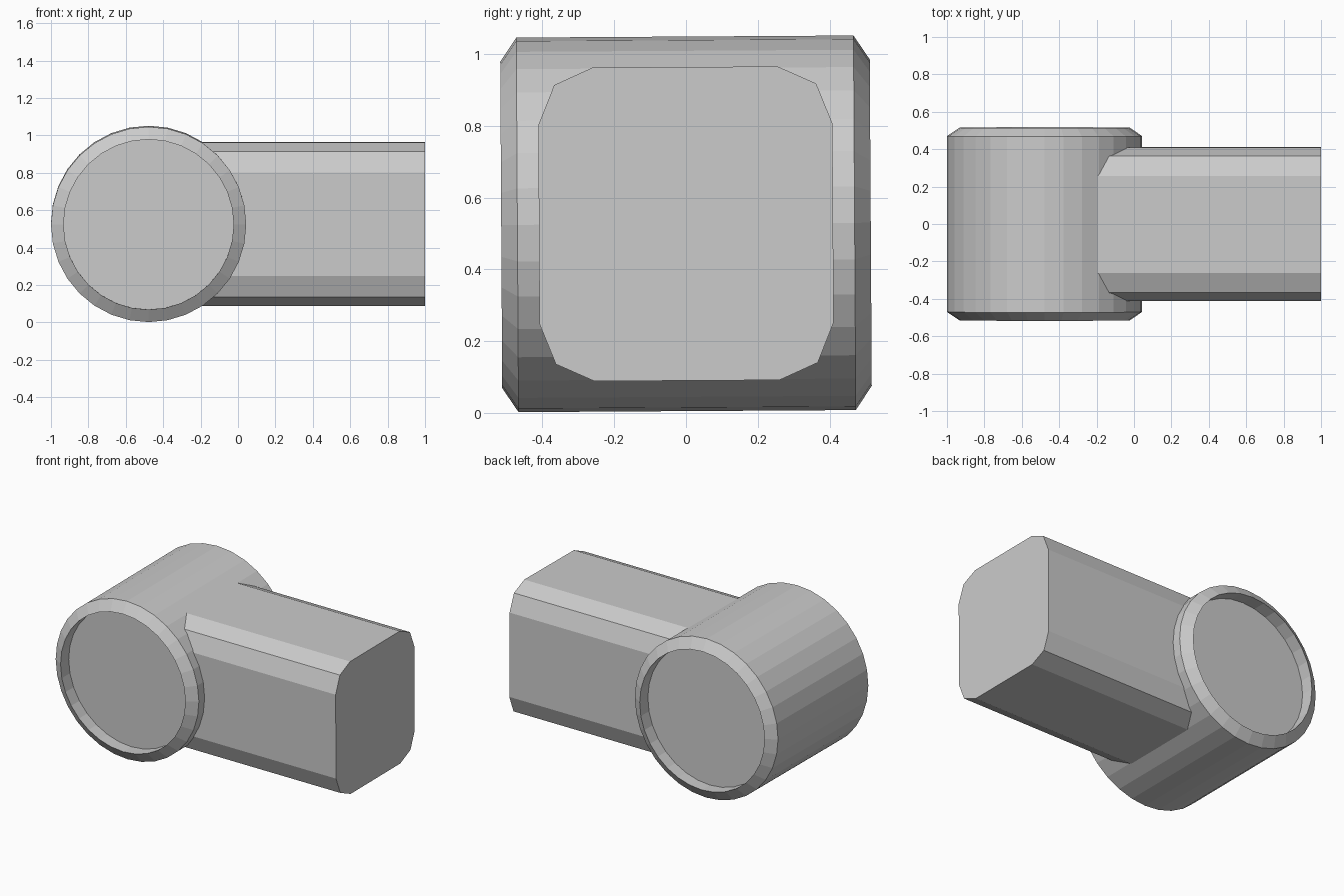
import bpy, bmesh
from math import sin, cos, pi, radians
from mathutils import Matrix, Vector

if "Cube" in bpy.data.objects:
    bpy.data.objects.remove(bpy.data.objects["Cube"])

CX, CZ = -0.478, 0.527          # centre of the drum
TILT = (Matrix.Translation((0, 0, CZ)) @ Matrix.Rotation(radians(0.35), 4, 'X')
        @ Matrix.Translation((0, 0, -CZ)))   # very slight lean of the whole model


def loft(name, rings):
    """Join successive rings of points with quads and close both ends."""
    bm = bmesh.new()
    loops = [[bm.verts.new(p) for p in ring] for ring in rings]
    n = len(loops[0])
    for a, b in zip(loops, loops[1:]):
        for i in range(n):
            j = (i + 1) % n
            bm.faces.new((a[i], a[j], b[j], b[i]))
    bm.faces.new(loops[0][::-1])
    bm.faces.new(loops[-1])
    bmesh.ops.transform(bm, matrix=TILT, verts=bm.verts)
    bmesh.ops.recalc_face_normals(bm, faces=bm.faces)
    mesh = bpy.data.meshes.new(name)
    bm.to_mesh(mesh)
    bm.free()
    obj = bpy.data.objects.new(name, mesh)
    bpy.context.collection.objects.link(obj)
    return obj


# Drum: chamfered rims with recessed end discs, (y, radius) profile
half = [(-0.43, 0.455), (-0.515, 0.455), (-0.47, 0.522)]
profile = half + [(-y, r) for y, r in reversed(half)]
SIDES = 32
loft("drum", [[Vector((CX + r * cos(2 * pi * i / SIDES), y,
                       CZ + r * sin(2 * pi * i / SIDES))) for i in range(SIDES)]
              for y, r in profile])

# Arm: box section with two-step rounded corners, running out from the drum
corner = [(0.41, 0.277), (0.365, 0.389), (0.258, 0.437)]
section = (corner + [(-y, z) for y, z in reversed(corner)]
           + [(-y, -z) for y, z in corner]
           + [(y, -z) for y, z in reversed(corner)])
loft("arm", [[Vector((x, y, CZ + z)) for y, z in section] for x in (CX, 1.0)])
